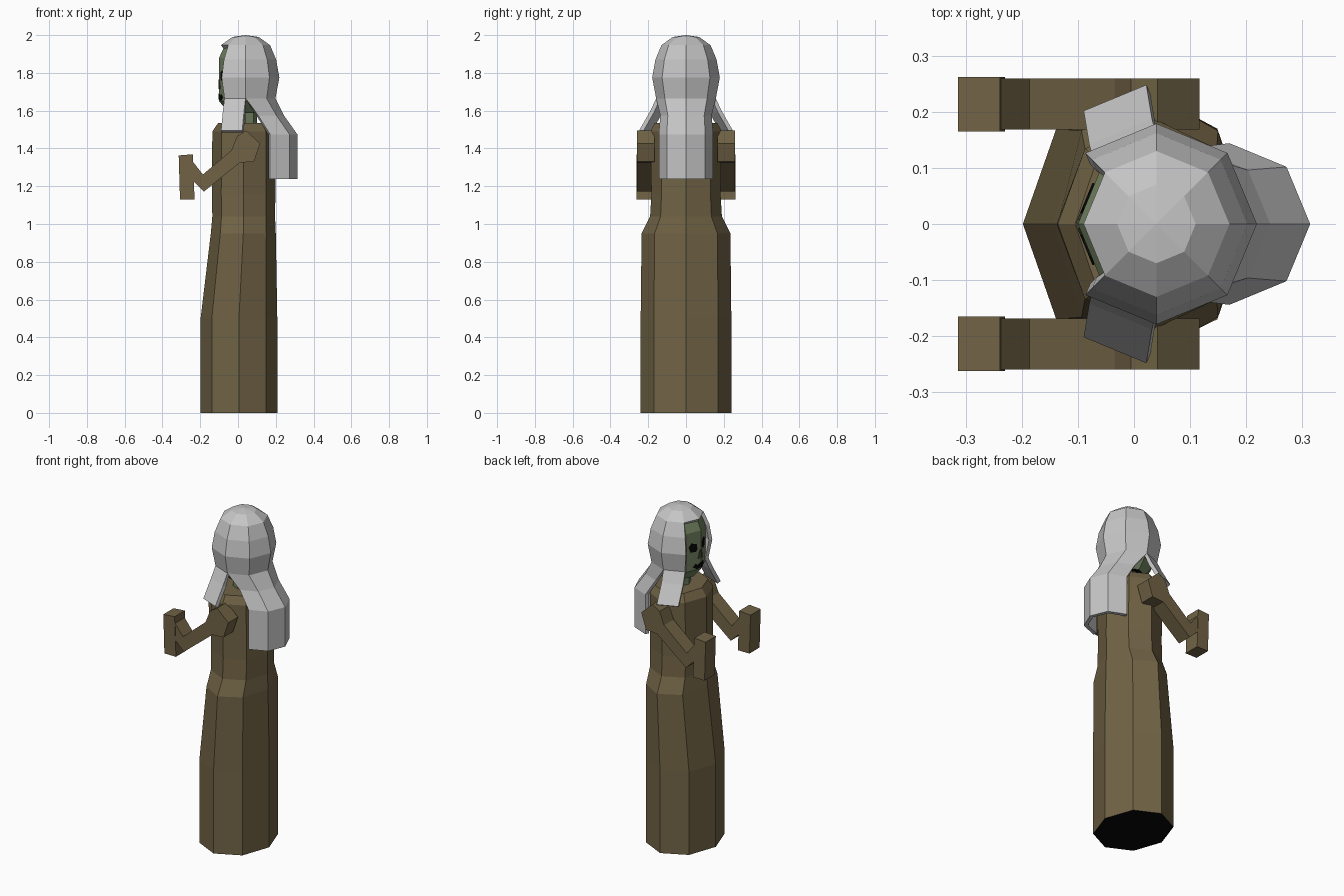
import bpy, bmesh, math
from mathutils import Vector

if "Cube" in bpy.data.objects:
    bpy.data.objects.remove(bpy.data.objects["Cube"])


def material(name, rgb):
    m = bpy.data.materials.new(name)
    m.diffuse_color = (*rgb, 1)
    m.use_nodes = True
    m.node_tree.nodes["Principled BSDF"].inputs["Base Color"].default_value = m.diffuse_color
    return m


ROBE = material("robe brown", (0.165, 0.125, 0.06))
HAIR = material("hair grey", (0.56, 0.56, 0.56))
SKIN = material("skin green", (0.17, 0.23, 0.12))
BLACK = material("black", (0.002, 0.002, 0.002))
NOSE = material("nose brown", (0.07, 0.06, 0.035))


def finish(bm, name, mats, recalc=True):
    if recalc:
        bmesh.ops.recalc_face_normals(bm, faces=bm.faces)
    me = bpy.data.meshes.new(name)
    bm.to_mesh(me)
    bm.free()
    for m in mats:
        me.materials.append(m)
    ob = bpy.data.objects.new(name, me)
    bpy.context.collection.objects.link(ob)
    return ob


def ring_point(k, cx, rx, ry, z):
    a = k * math.pi / 4
    return Vector((cx + rx * math.cos(a), ry * math.sin(a), z))


def loft(name, rings, mats):
    """Closed eight-sided body through rings (cx, rx, ry, z); underside takes slot 1."""
    bm = bmesh.new()
    vs = [[bm.verts.new(ring_point(k, *r)) for k in range(8)] for r in rings]
    for lo, hi in zip(vs, vs[1:]):
        for k in range(8):
            n = (k + 1) % 8
            bm.faces.new((lo[k], lo[n], hi[n], hi[k]))
    bm.faces.new(vs[-1])
    bottom = bm.faces.new(vs[0][::-1])
    bottom.material_index = len(mats) - 1
    return finish(bm, name, mats)


def prism(name, base, offset, mat):
    """Extrude a flat outline along an offset."""
    bm = bmesh.new()
    f = bm.faces.new([bm.verts.new(p) for p in base])
    ext = bmesh.ops.extrude_face_region(bm, geom=[f], use_keep_orig=True)
    moved = [g for g in ext["geom"] if isinstance(g, bmesh.types.BMVert)]
    bmesh.ops.translate(bm, verts=moved, vec=offset)
    return finish(bm, name, [mat])


# Robe, head and neck
loft("robe", [(0.005, 0.203, 0.24, 0), (0.005, 0.203, 0.24, 0.5),
              (0.028, 0.172, 0.235, 0.95), (0.03, 0.166, 0.19, 1.04),
              (0.03, 0.168, 0.183, 1.16), (0.03, 0.166, 0.19, 1.49),
              (0.03, 0.135, 0.165, 1.535)], [ROBE, BLACK])
loft("neck", [(0.04, 0.06, 0.06, 1.5), (0.04, 0.06, 0.06, 1.62)], [SKIN])
loft("head", [(0.04, 0.09, 0.09, 1.59), (0.04, 0.14, 0.14, 1.65),
              (0.04, 0.14, 0.14, 1.88), (0.04, 0.11, 0.11, 1.945)], [SKIN, BLACK])

# Arms: bent sleeve and upright cuff, same on both sides
sleeve = [(-0.275, 1.30), (-0.239, 1.33), (-0.186, 1.262), (-0.035, 1.39), (-0.005, 1.465),
          (0.042, 1.495), (0.117, 1.427), (0.085, 1.33), (0.01, 1.325),
          (-0.18, 1.172), (-0.26, 1.25)]
cuff = [(-0.314, 1.363), (-0.239, 1.369), (-0.23, 1.13), (-0.307, 1.13)]
for s, side in ((-1, "right"), (1, "left")):
    prism(side + "_sleeve", [(x, s * 0.168, z) for x, z in sleeve], (0, s * 0.091, 0), ROBE)
    prism(side + "_cuff", [(x, s * 0.165, z) for x, z in cuff], (0, s * 0.097, 0), ROBE)

# Face details: thin plates on the two front panels of the head
d = 0.14 * math.sqrt(0.5)
for s, side in ((-1, "right"), (1, "left")):
    p0 = Vector((-0.10, 0, 0))
    t = (Vector((0.04 - d, s * d, 0)) - p0).normalized()
    n = Vector((-math.cos(math.pi / 8), s * math.sin(math.pi / 8), 0))

    def plate(name, outline, mat):
        prism(side + name, [p0 + t * u + Vector((0, 0, z)) - n * 0.002 for u, z in outline],
              n * 0.006, mat)

    plate("_eye", [(0.025, 1.775), (0.035, 1.76), (0.068, 1.765), (0.078, 1.795),
                   (0.062, 1.815), (0.03, 1.805)], BLACK)
    plate("_nostril", [(0, 1.715), (0.02, 1.715), (0.008, 1.765), (0, 1.765)], NOSE)
    plate("_mouth", [(0, 1.66), (0.03, 1.655), (0.052, 1.67), (0.035, 1.685),
                     (0.022, 1.676), (0, 1.69)], BLACK)

# Hair: cap with a long back fall and two flared side locks
bm = bmesh.new()
cap = [(0.07, 1.99), (0.13, 1.947), (0.162, 1.87), (0.179, 1.775), (0.158, 1.665)]
apex = bm.verts.new((0.04, 0, 2.0))
grid = [[bm.verts.new(ring_point(k, 0.04, r, r, z)) for k in range(8)] for r, z in cap]
for k in range(8):
    bm.faces.new((apex, grid[0][k], grid[0][(k + 1) % 8]))


def strip(hi, lo):
    for k in range(len(hi) - 1):
        bm.faces.new((hi[k], lo[k], lo[k + 1], hi[k + 1]))


for i, (hi, lo) in enumerate(zip(grid, grid[1:])):
    ks = list(range(0, 9)) if i == 0 else list(range(-3, 4))  # face stays open
    strip([hi[k % 8] for k in ks], [lo[k % 8] for k in ks])

prev = [grid[-1][k % 8] for k in range(-2, 3)]
for cx, r, z in ((0.107, 0.136, 1.575), (0.17, 0.144, 1.475), (0.17, 0.144, 1.237)):
    row = [bm.verts.new(ring_point(k, cx, r, r, z)) for k in range(-2, 3)]
    strip(prev, row)
    prev = row
for s, ks in ((1, (2, 3)), (-1, (5, 6))):
    hi = [grid[-1][k] for k in ks]
    mid = [bm.verts.new(v.co + Vector((-0.008, s * 0.03, -0.065))) for v in hi]
    lo = [bm.verts.new(v.co + Vector((-0.018, s * 0.09, -0.17))) for v in hi]
    strip(hi, mid)
    strip(mid, lo)
bmesh.ops.delete(bm, geom=[v for v in bm.verts if not v.link_faces], context="VERTS")
hair = finish(bm, "hair", [HAIR], recalc=False)
sol = hair.modifiers.new("thickness", "SOLIDIFY")
sol.thickness = 0.022
sol.offset = -1
